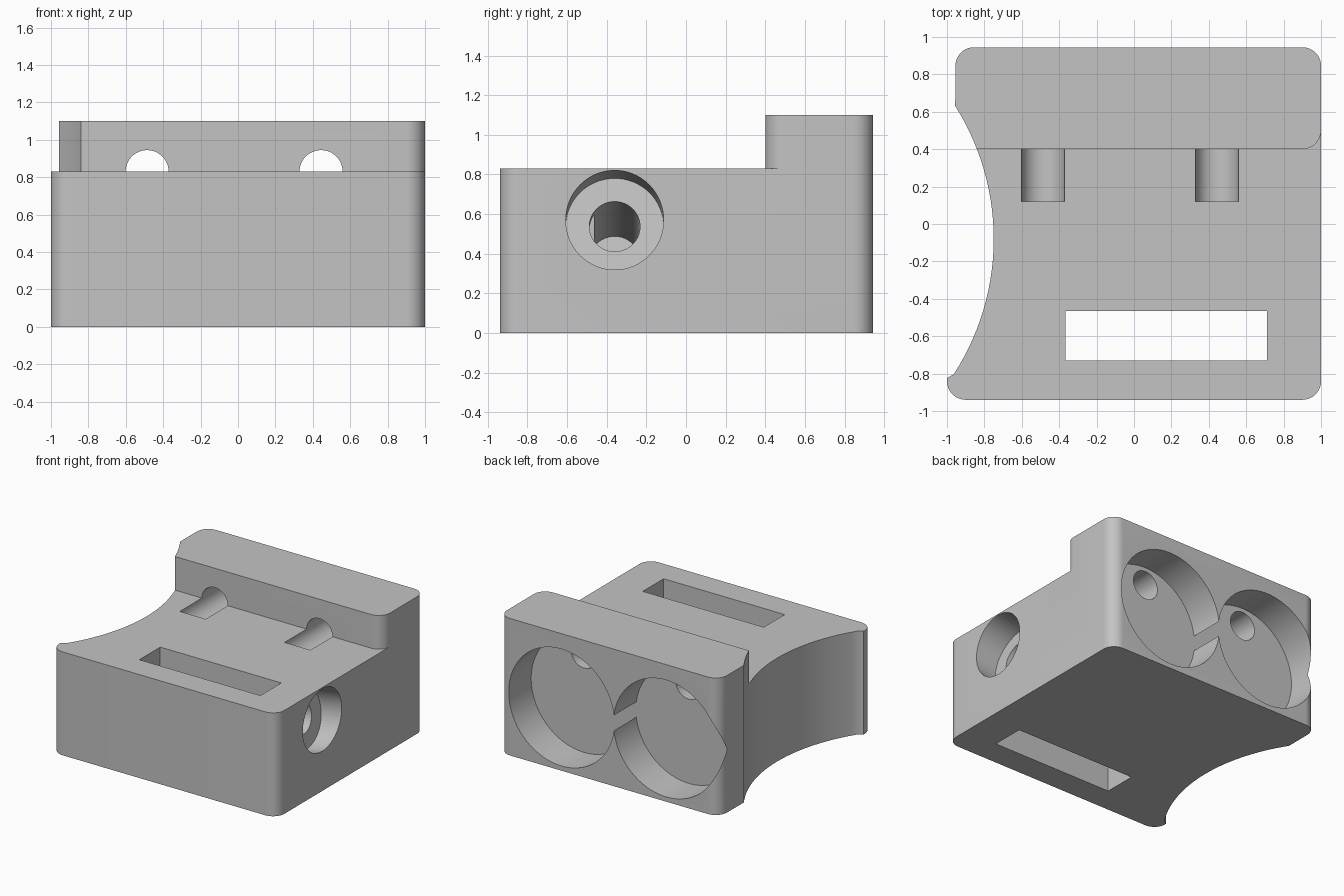
import bpy, bmesh
from math import sin, cos, radians
from mathutils import Matrix, Vector

if "Cube" in bpy.data.objects:
    bpy.data.objects.remove(bpy.data.objects["Cube"])

grey = bpy.data.materials.new("plain grey")
grey.diffuse_color = (0.55, 0.55, 0.55, 1)
grey.use_nodes = True
grey.node_tree.nodes["Principled BSDF"].inputs["Base Color"].default_value = grey.diffuse_color


def arc(cx, cy, r, a0, a1, n=10):
    angles = [radians(a0 + (a1 - a0) * i / n) for i in range(n + 1)]
    return [(cx + r * cos(a), cy + r * sin(a)) for a in angles]


def prism(name, outline, z0, z1):
    """Extrude a flat outline from z0 to z1."""
    bm = bmesh.new()
    face = bm.faces.new([bm.verts.new((x, y, z0)) for x, y in outline])
    top = bmesh.ops.extrude_face_region(bm, geom=[face])["geom"]
    verts = [v for v in top if isinstance(v, bmesh.types.BMVert)]
    bmesh.ops.translate(bm, verts=verts, vec=(0, 0, z1 - z0))
    bmesh.ops.recalc_face_normals(bm, faces=bm.faces)
    return finish(name, bm)


def rod(name, start, end, r, sides=64):
    """Cylinder between two points."""
    a, b = Vector(start), Vector(end)
    rot = (b - a).to_track_quat('Z', 'Y').to_matrix().to_4x4()
    bm = bmesh.new()
    bmesh.ops.create_cone(bm, cap_ends=True, segments=sides, radius1=r, radius2=r,
                          depth=(b - a).length,
                          matrix=Matrix.Translation((a + b) / 2) @ rot)
    return finish(name, bm)


def finish(name, bm):
    me = bpy.data.meshes.new(name)
    bm.to_mesh(me)
    bm.free()
    me.materials.append(grey)
    ob = bpy.data.objects.new(name, me)
    bpy.context.collection.objects.link(ob)
    return ob


# Block outline: rounded corners and a hollow curved left side
outline = (arc(-0.9, -0.84, 0.1, 170, 270) + arc(0.9, -0.84, 0.1, 270, 360)
           + arc(0.9, 0.845, 0.1, 0, 90) + arc(-0.855, 0.845, 0.1, 90, 180)
           + arc(-2.08, -0.08, 1.33, 32.3, -33, 28))
body = prism("block", outline, 0, 1.1)

# Step in front of the raised back rail, with a rounded right corner
step = [(-2, -2), (2, -2), (2, 0.5)] + arc(0.9, 0.5, 0.1, 0, -90) + [(-2, 0.4)]
cutters = [prism("step_cutter", step, 0.83, 2)]

# Slot through the block
cutters.append(prism("slot_cutter", [(-0.365, -0.73), (0.71, -0.73),
                                     (0.71, -0.465), (-0.365, -0.465)], -1, 2))

# Two round pockets in the back, each with a small channel to the step
for x in (-0.486, 0.444):
    cutters.append(rod("pocket_cutter", (x, 0.66, 0.507), (x, 1.5, 0.507), 0.469, 96))
    cutters.append(rod("channel_cutter", (x, 0.12, 0.83), (x, 0.8, 0.83), 0.115, 48))

# Sloping counterbored hole in the right side
mouth = Vector((1, -0.36, 0.57))
inward = Vector((-cos(radians(10)), 0, -sin(radians(10))))
cutters.append(rod("counterbore_cutter", mouth - inward * 0.5, mouth + inward * 0.19, 0.247))
cutters.append(rod("bore_cutter", mouth, mouth + inward * 1.2, 0.128))

for c in cutters:
    c.hide_render = True
    mod = body.modifiers.new(c.name, 'BOOLEAN')
    mod.operation, mod.solver, mod.object = 'DIFFERENCE', 'EXACT', c

# Bake the cuts and drop the cutters
deps = bpy.context.evaluated_depsgraph_get()
mesh = bpy.data.meshes.new_from_object(body.evaluated_get(deps))
body.modifiers.clear()
body.data = mesh
for c in cutters:
    bpy.data.objects.remove(c)

bpy.context.view_layer.objects.active = body
body.select_set(True)
bpy.ops.object.shade_smooth_by_angle(angle=radians(30))
